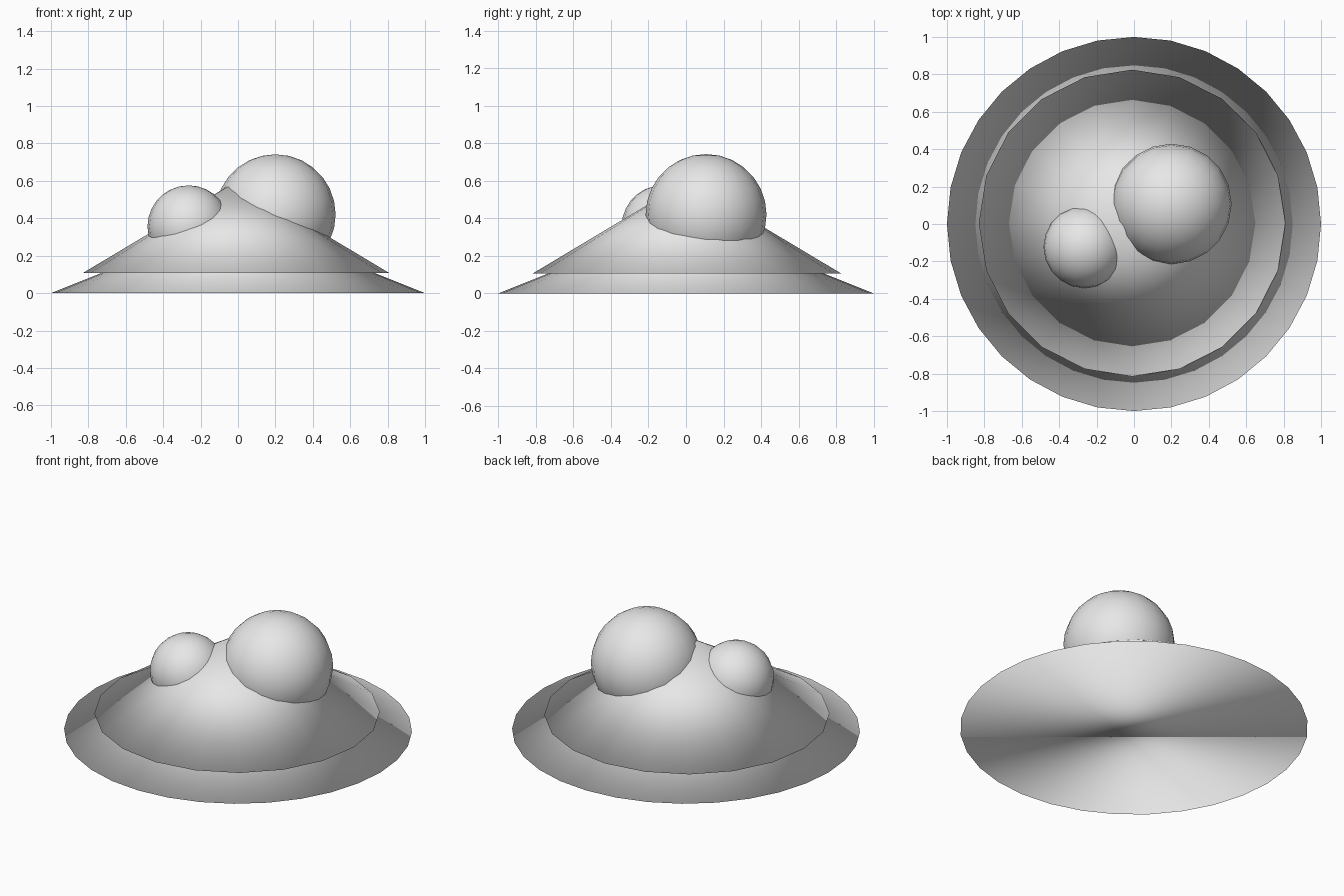
import bpy

if "Cube" in bpy.data.objects:
    bpy.data.objects.remove(bpy.data.objects["Cube"])

# One plain grey for the whole model
grey = bpy.data.materials.new("light_grey")
grey.diffuse_color = (0.8, 0.8, 0.8, 1.0)
grey.use_nodes = True
grey.node_tree.nodes["Principled BSDF"].inputs["Base Color"].default_value = grey.diffuse_color


def finish(name):
    """Name, colour and smooth the part that was just added."""
    obj = bpy.context.object
    obj.name = name
    obj.data.materials.append(grey)
    bpy.ops.object.shade_smooth()


def cone(name, sides, radius, height, x, y, base):
    bpy.ops.mesh.primitive_cone_add(vertices=sides, radius1=radius, radius2=0,
                                    depth=height, location=(x, y, base + height / 2))
    finish(name)


def ball(name, radius, location):
    bpy.ops.mesh.primitive_uv_sphere_add(segments=20, ring_count=14,
                                         radius=radius, location=location)
    finish(name)


# Two stacked shallow cones, smooth right across their rims
cone("lower_cone", 32, 1.0, 0.40, 0, 0, 0)
cone("upper_cone", 20, 0.82, 0.49, -0.01, 0.005, 0.107)

# Two balls sunk into the upper cone
ball("large_ball", 0.322, (0.20, 0.107, 0.42))
ball("small_ball", 0.22, (-0.264, -0.123, 0.356))
